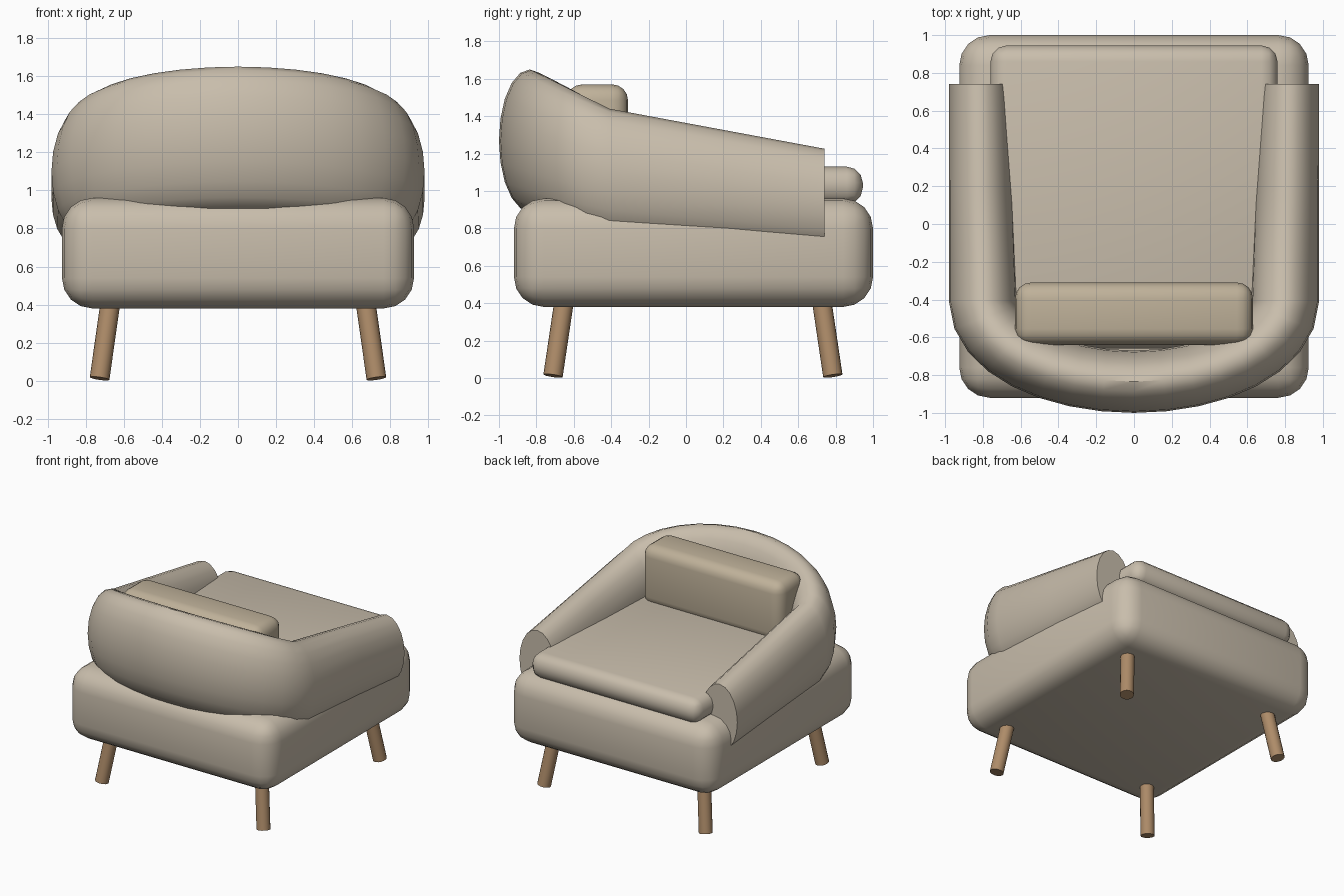
import bpy, bmesh, math
from mathutils import Vector

if "Cube" in bpy.data.objects:
    bpy.data.objects.remove(bpy.data.objects["Cube"])


def material(name, rgb):
    m = bpy.data.materials.new(name)
    m.diffuse_color = (*rgb, 1)
    m.use_nodes = True
    m.node_tree.nodes["Principled BSDF"].inputs["Base Color"].default_value = m.diffuse_color
    return m


FABRIC = material("fabric", (0.58, 0.51, 0.41))
PILLOW = material("pillow_fabric", (0.52, 0.44, 0.32))
WOOD = material("wood", (0.42, 0.26, 0.14))


def finish(name, bm, mat, angle=40):
    bmesh.ops.recalc_face_normals(bm, faces=bm.faces)
    me = bpy.data.meshes.new(name)
    bm.to_mesh(me)
    bm.free()
    ob = bpy.data.objects.new(name, me)
    bpy.context.collection.objects.link(ob)
    me.materials.append(mat)
    bpy.ops.object.select_all(action='DESELECT')
    ob.select_set(True)
    bpy.context.view_layer.objects.active = ob
    bpy.ops.object.shade_smooth_by_angle(angle=math.radians(angle))
    return ob


def soft_box(name, lo, hi, bevel, segments, mat):
    bm = bmesh.new()
    bmesh.ops.create_cube(bm, size=1)
    for v in bm.verts:
        v.co = Vector([l + (h - l) * (c + 0.5) for l, h, c in zip(lo, hi, v.co)])
    bmesh.ops.bevel(bm, geom=bm.edges[:], offset=bevel, segments=segments,
                    profile=0.5, affect='EDGES')
    return finish(name, bm, mat)


# Padded base and cushions
soft_box("base", (-0.925, -0.92, 0.38), (0.925, 1.0, 0.96), 0.16, 4, FABRIC)
soft_box("seat_cushion", (-0.76, -0.66, 0.93), (0.76, 0.945, 1.13), 0.085, 3, FABRIC)
soft_box("back_cushion", (-0.63, -0.64, 1.08), (0.63, -0.31, 1.57), 0.085, 4, PILLOW)

# Wraparound back and arms: elliptical section swept along a U path
# station = (centre x, centre y, outward x, outward y, half width, z centre, half height)
BEND_Y, SEGS, RING = -0.41, 16, 20


def arm_station(y, side):
    t = (y - BEND_Y) / (0.74 - BEND_Y)
    half = 0.18 - 0.02 * t
    return (side * (0.98 - half), y, side, 0, half, 1.098 - 0.142 * t, 0.342 - 0.072 * t)


def back_station(a):
    s, c = math.sin(a), math.cos(a)
    half = 0.18 - 0.015 * c
    outward = Vector((s / 0.8, -c / 0.43)).normalized()
    return (0.80 * s, BEND_Y - 0.425 * c, outward.x, outward.y, half,
            1.098 + 0.172 * c, 0.342 + 0.038 * c)


arm_ys = (0.74, 0.2)
stations = [arm_station(y, -1) for y in arm_ys]
stations += [back_station(-math.pi / 2 + math.pi * i / SEGS) for i in range(SEGS + 1)]
stations += [arm_station(y, 1) for y in reversed(arm_ys)]

bm = bmesh.new()
rings = []
for cx, cy, ox, oy, w, zc, h in stations:
    ring = []
    for k in range(RING):
        a = 2 * math.pi * k / RING
        d = w * math.cos(a)
        ring.append(bm.verts.new((cx + ox * d, cy + oy * d, zc + h * math.sin(a))))
    rings.append(ring)
for r0, r1 in zip(rings, rings[1:]):
    for k in range(RING):
        j = (k + 1) % RING
        bm.faces.new((r0[k], r0[j], r1[j], r1[k]))
bm.faces.new(rings[0])
bm.faces.new(rings[-1])
finish("wraparound_back", bm, FABRIC)

# Splayed round legs
for label, sy in (("front", -1), ("rear", 1)):
    for side, sx in (("left", -1), ("right", 1)):
        foot = Vector((sx * 0.727, 0.037 + sy * 0.748, 0.012))
        top = Vector((sx * 0.665, 0.037 + sy * 0.683, 0.45))
        axis = top - foot
        bm = bmesh.new()
        bmesh.ops.create_cone(bm, cap_ends=True, segments=16, radius1=0.052,
                              radius2=0.052, depth=axis.length)
        rot = Vector((0, 0, 1)).rotation_difference(axis).to_matrix()
        for v in bm.verts:
            v.co = rot @ v.co + (foot + top) / 2
        finish(f"{label}_{side}_leg", bm, WOOD)
